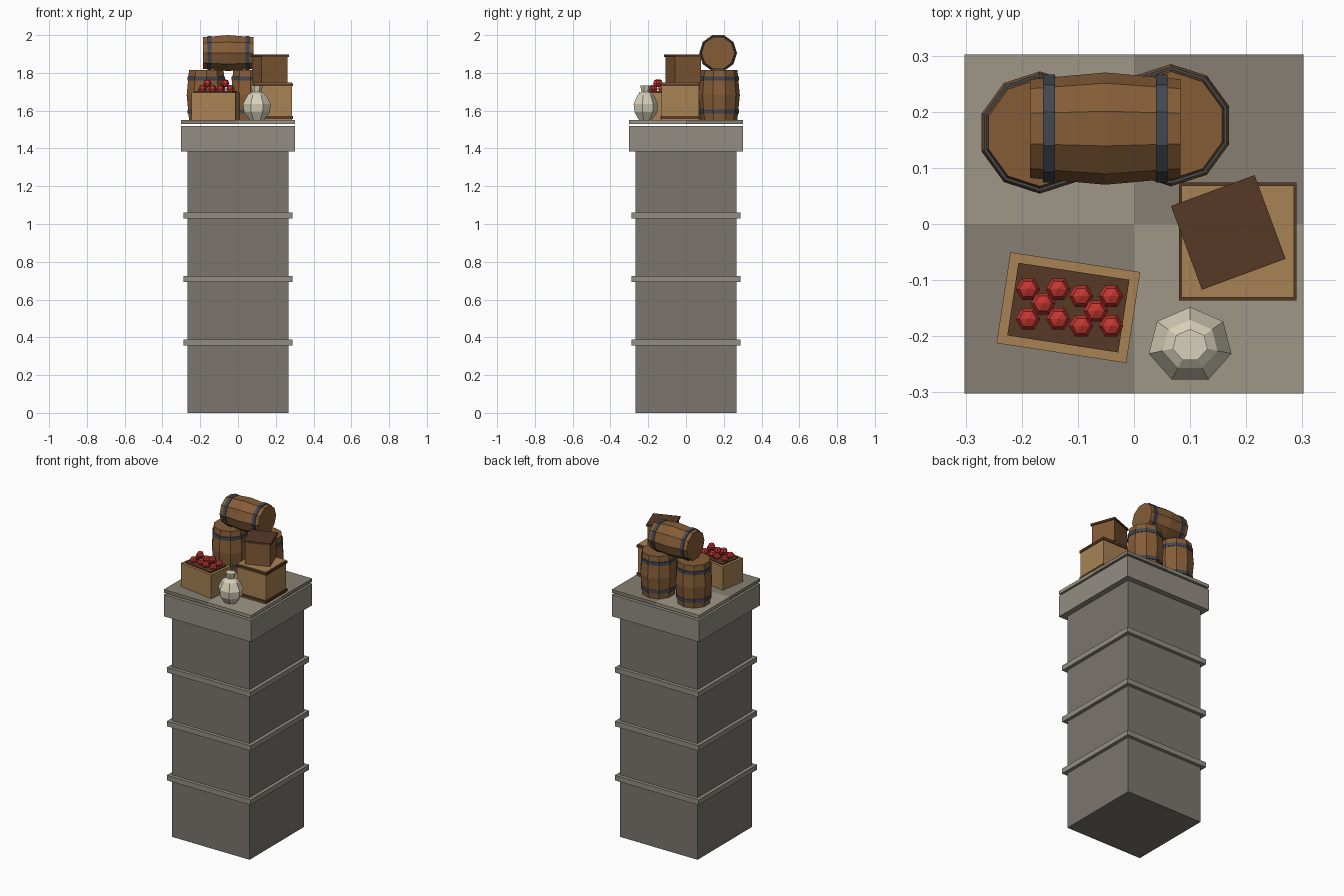
import bpy, bmesh
from math import cos, sin, pi, radians
from mathutils import Matrix

if "Cube" in bpy.data.objects:
    bpy.data.objects.remove(bpy.data.objects["Cube"])

mats = {}


def mat(name, rgb):
    """Material from 0-255 screen colour."""
    if name not in mats:
        m = bpy.data.materials.new(name)
        m.diffuse_color = [(c / 255) ** 2.2 for c in rgb] + [1]
        m.use_nodes = True
        m.node_tree.nodes["Principled BSDF"].inputs["Base Color"].default_value = m.diffuse_color
        mats[name] = m
    return mats[name]


STONE = mat("stone", (122, 117, 109))
TRIM = mat("stone_trim", (145, 140, 130))
TILE_A = mat("tile_light", (157, 150, 134))
TILE_B = mat("tile_dark", (133, 126, 114))
WOOD = mat("barrel_wood", (132, 93, 58))
IRON = mat("iron", (68, 73, 82))
TAN = mat("crate_wood", (166, 129, 84))
BROWN = mat("crate_brown", (128, 90, 56))
DARK = mat("dark_wood", (88, 60, 42))
RED = mat("apple_red", (195, 58, 52))
CLAY = mat("clay", (214, 207, 184))


def finish(name, bm, material, matrix=Matrix()):
    bmesh.ops.recalc_face_normals(bm, faces=bm.faces)
    me = bpy.data.meshes.new(name)
    bm.to_mesh(me)
    bm.free()
    me.materials.append(material)
    ob = bpy.data.objects.new(name, me)
    ob.matrix_world = matrix
    bpy.context.collection.objects.link(ob)
    return ob


def box(name, x, y, z0, z1, sx, sy, material, angle=0):
    bm = bmesh.new()
    bmesh.ops.create_cube(bm, size=1, matrix=Matrix.Diagonal((sx, sy, z1 - z0, 1)))
    place = Matrix.Translation((x, y, (z0 + z1) / 2)) @ Matrix.Rotation(radians(angle), 4, 'Z')
    return finish(name, bm, material, place)


def lathe(name, profile, sides, material, matrix, ring=False):
    """Spin (radius, z) points; ring closes the profile, otherwise ends are capped."""
    bm = bmesh.new()
    loops = [[bm.verts.new((r * cos(pi / 2 + 2 * pi * i / sides),
                            r * sin(pi / 2 + 2 * pi * i / sides), z))
              for i in range(sides)] for r, z in profile]
    pairs = list(zip(loops, loops[1:])) + ([(loops[-1], loops[0])] if ring else [])
    for a, b in pairs:
        for i in range(sides):
            j = (i + 1) % sides
            bm.faces.new((a[i], a[j], b[j], b[i]))
    if not ring:
        bm.faces.new(loops[0])
        bm.faces.new(loops[-1])
    return finish(name, bm, material, matrix)


def barrel(name, r, length, hoop_t, matrix):
    h = length / 2
    lathe(name, [(r * .88, -h), (r, 0), (r * .88, h)], 10, WOOD, matrix)
    for k, s in enumerate((-1, 1)):
        c = s * h * (1 - 2 * hoop_t)
        ro, ri, w = r * .96, r * .85, .0105
        lathe(f"{name}_hoop_{k + 1}", [(ri, c - w), (ro, c - w), (ro, c + w), (ri, c + w)],
              10, IRON, matrix, ring=True)


# Stone pillar with bands and cap
box("pillar", 0, 0, 0, 1.383, .535, .535, STONE)
for i, z in enumerate((.372, .71, 1.046)):
    box(f"pillar_band_{i + 1}", 0, 0, z - .016, z + .016, .578, .578, TRIM)
box("pillar_cap", 0, 0, 1.383, 1.518, .604, .604, TRIM)

# Four checkered tiles just above the cap
for sx in (-1, 1):
    for sy in (-1, 1):
        box("floor_tile", sx * .151, sy * .151, 1.53, 1.55, .302, .302,
            TILE_A if sx * sy < 0 else TILE_B)

# Barrels: two standing, one lying across them
barrel("left_barrel", .109, .265, .17, Matrix.Translation((-.168, .163, 1.6825)))
barrel("right_barrel", .109, .265, .17, Matrix.Translation((.066, .176, 1.6825)))
barrel("lying_barrel", .1, .268, .125,
       Matrix.Translation((-.051, .17, 1.905)) @ Matrix.Rotation(pi / 2, 4, 'Y'))

# Large crate with dark trims, small lidded crate on top
box("large_crate", .185, -.031, 1.55, 1.75, .2, .2, TAN)
for i, z in enumerate((1.557, 1.73)):
    box(f"large_crate_trim_{i + 1}", .185, -.031, z, z + .015, .21, .21, DARK)
box("small_crate", .168, -.015, 1.75, 1.887, .146, .146, BROWN, 20.3)
box("small_crate_lid", .168, -.015, 1.885, 1.897, .159, .159, DARK, 20.3)

# Apple box
box("apple_box", -.117, -.149, 1.55, 1.697, .234, .164, TAN, -8.7)
box("apple_box_inside", -.117, -.149, 1.69, 1.703, .2, .131, DARK, -8.7)

# Apples: eight in the lower layer, two on top
low = [(x, y - d) for x, d in ((-.189, 0), (-.135, 0), (-.094, .0125), (-.041, .0125))
       for y in (-.116, -.169)]
high = [(-.162, -.142), (-.068, -.155)]
for pts, z in ((low, 1.715), (high, 1.745)):
    for x, y in pts:
        bm = bmesh.new()
        bmesh.ops.create_uvsphere(bm, u_segments=6, v_segments=4, radius=.022)
        finish("apple", bm, RED, Matrix.Translation((x, y, z)) @ Matrix.Rotation(pi / 6, 4, 'Z'))

# Clay jug
lathe("jug", [(.04, 1.55), (.07, 1.592), (.0755, 1.635), (.05, 1.683), (.025, 1.7), (.032, 1.733)],
      7, CLAY, Matrix.Translation((.1, -.216, 0)) @ Matrix.Diagonal((1, .9, 1, 1)))
